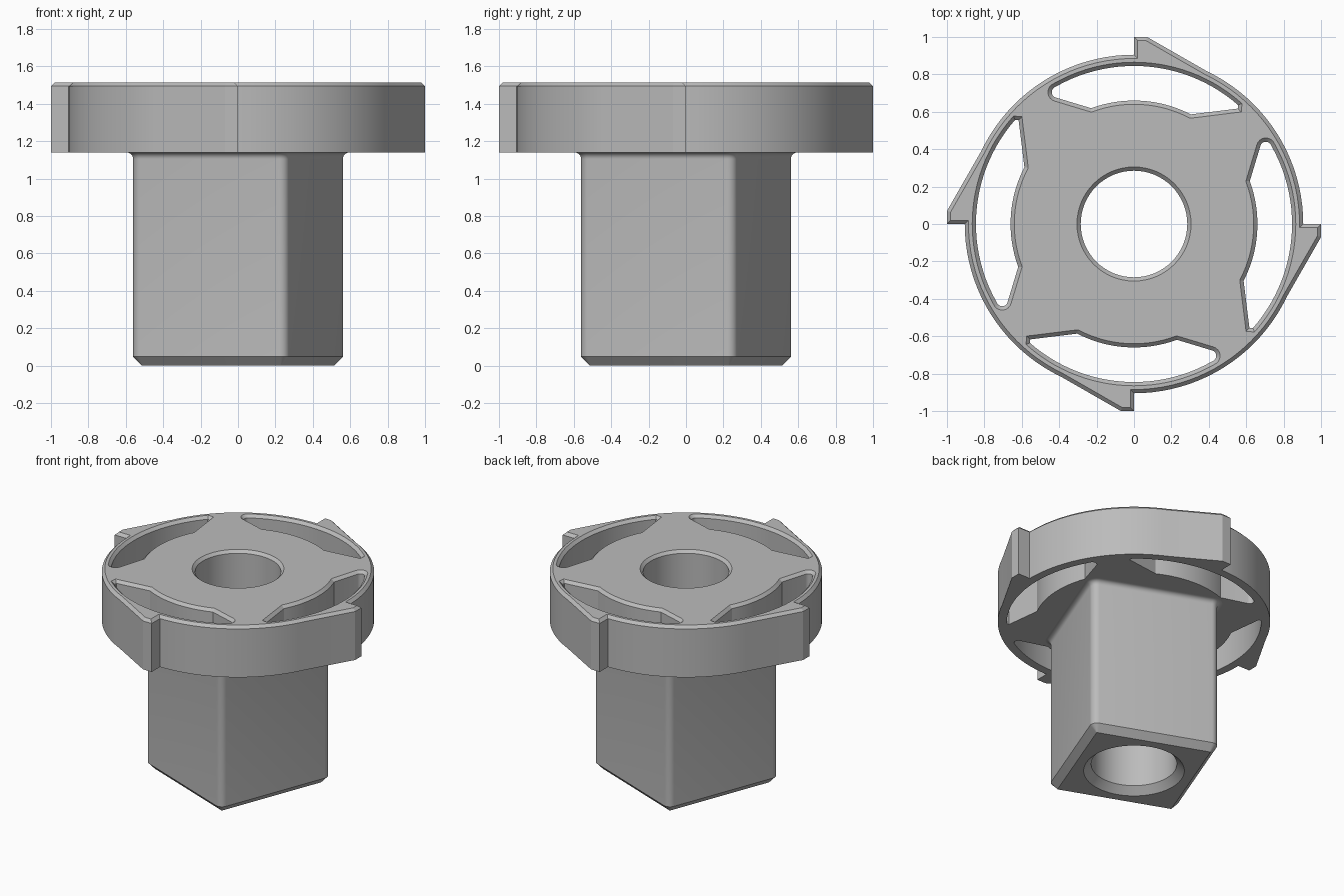
import bpy, bmesh
from math import sin, cos, radians, sqrt, pi
from mathutils import Vector, Matrix

cube = bpy.data.objects.get("Cube")
if cube:
    bpy.data.objects.remove(cube, do_unlink=True)

grey = bpy.data.materials.new("plain grey")
grey.use_nodes = True
colour = (0.5, 0.5, 0.5, 1)
grey.diffuse_color = colour
grey.node_tree.nodes["Principled BSDF"].inputs["Base Color"].default_value = colour

BASE, TOP, CHAMFER = 1.14, 1.515, 0.02
BORE = 0.285


def arc(radius, start, end, steps, centre=(0, 0)):
    angles = [radians(start + (end - start) * i / steps) for i in range(steps + 1)]
    return [Vector(centre) + radius * Vector((cos(a), sin(a))) for a in angles]


def turned(points, degrees):
    turn = Matrix.Rotation(radians(degrees), 2)
    return [turn @ p for p in points]


def offset(points, distance):
    """Mitred offset of a counter-clockwise outline, outward if positive."""
    result = []
    for i, p in enumerate(points):
        a = (p - points[i - 1]).normalized()
        b = (points[(i + 1) % len(points)] - p).normalized()
        n1, n2 = Vector((a.y, -a.x)), Vector((b.y, -b.x))
        result.append(p + (n1 + n2) * distance / (1 + n1.dot(n2)))
    return result


def loft(bm, outline, levels):
    """Wall through (offset, height) levels; returns the end edge loops."""
    rings = [[bm.verts.new((p.x, p.y, z)) for p in offset(outline, d)]
             for d, z in levels]
    n = len(outline)
    for low, high in zip(rings, rings[1:]):
        for i in range(n):
            j = (i + 1) % n
            bm.faces.new((low[i], low[j], high[j], high[i]))
    return [[bm.edges.get((r[i], r[(i + 1) % n])) for i in range(n)]
            for r in (rings[0], rings[-1])]


def build(name, walls):
    """Solid from an outer wall and hole walls, capped at both ends."""
    bm = bmesh.new()
    ends = [loft(bm, outline, levels) for outline, levels in walls]
    for side, up in ((0, -1), (1, 1)):
        edges = [e for pair in ends for e in pair[side]]
        bmesh.ops.triangle_fill(bm, edges=edges, use_beauty=True,
                                use_dissolve=False, normal=(0, 0, up))
    bmesh.ops.recalc_face_normals(bm, faces=bm.faces[:])
    mesh = bpy.data.meshes.new(name)
    bm.to_mesh(mesh)
    bm.free()
    mesh.materials.append(grey)
    obj = bpy.data.objects.new(name, mesh)
    bpy.context.collection.objects.link(obj)
    bpy.ops.object.select_all(action="DESELECT")
    obj.select_set(True)
    bpy.context.view_layer.objects.active = obj
    bpy.ops.object.shade_smooth_by_angle(angle=radians(18))


# Ratchet disc: four arcs, each ending in a hooked tooth
quarter = arc(0.905, 0, 64.5, 20) + [Vector((0.07, 1)), Vector((0, 1))]
rim = [p for k in range(4) for p in turned(quarter, 90 * k)]

# Curved slot with one rounded and one blunt end
slot = (arc(0.845, 48.8, 119.2, 24)
        + arc(0.03, 125, 252, 8, (-0.41, 0.705))
        + arc(0.66, 110.3, 62.6, 16)
        + [Vector((0.555, 0.617))])
bore = arc(BORE, 0, 360, 64)[:-1]

walls = [(rim, [(0, BASE), (0, TOP - CHAMFER), (-CHAMFER, TOP)])]
hole_levels = [(0, BASE), (0, TOP - CHAMFER), (CHAMFER, TOP)]
walls += [(turned(slot, 90 * k), hole_levels) for k in range(4)]
walls.append((bore, hole_levels))
build("ratchet_disc", walls)

# Square shaft: twisted, rounded corners, chamfered foot, flared top
corner_radius, reach, twist = 0.05, 0.395 * sqrt(2), -66
square = [p for k in range(4)
          for p in turned(arc(corner_radius, -45, 45, 8, (reach, 0)), twist + 90 * k)]
flare = 0.035
levels = [(-0.045, 0), (0, 0.048)]
levels += [(flare * (1 - cos(a)), BASE - flare + flare * sin(a))
           for a in (pi / 2 * i / 6 for i in range(7))]
build("square_shaft", [(square, levels),
                       (bore, [(0.05, 0), (0, 0.05), (0, BASE)])])
